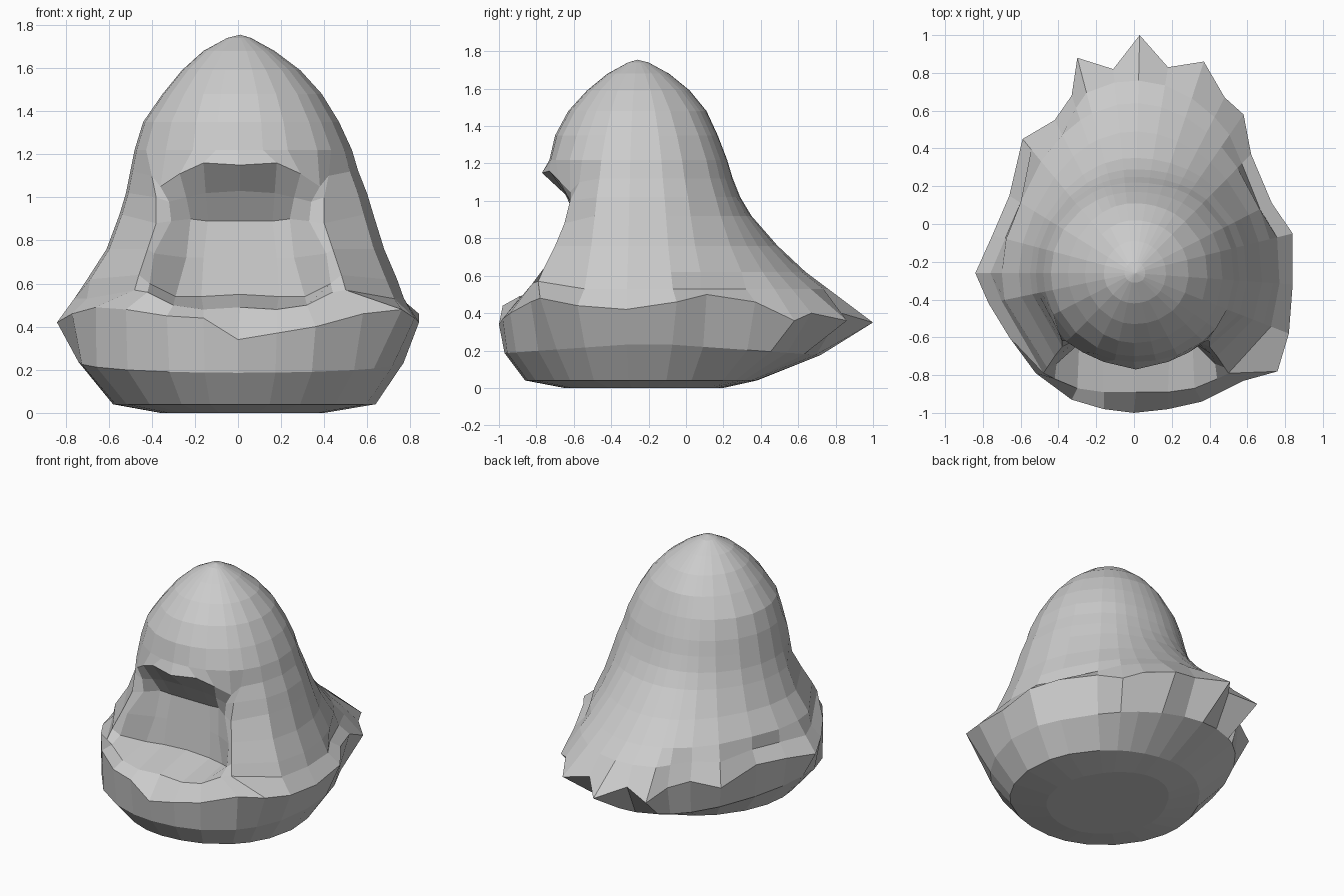
import bpy, bmesh, math

AXIS_Y = -0.26   # the body turns around this line

# Jagged skirt outline, counter-clockwise from the front (x, y, z)
SKIRT = [
    (0, -1, .34), (.18, -.98, .37), (.36, -.94, .40), (.58, -.83, .46),
    (.76, -.78, .48), (.82, -.58, .44), (.84, -.32, .42), (.84, -.05, .46),
    (.73, .11, .50), (.62, .37, .46), (.58, .58, .36), (.48, .67, .40),
    (.37, .86, .36), (.18, .83, .40), (.03, 1, .35), (-.11, .82, .40),
    (-.30, .88, .36), (-.33, .68, .40), (-.42, .55, .42), (-.59, .45, .38),
    (-.66, .15, .45), (-.75, -.06, .44), (-.84, -.26, .42), (-.77, -.42, .46),
    (-.66, -.60, .49), (-.52, -.79, .48), (-.33, -.93, .45), (-.16, -.98, .44)]
N = len(SKIRT)

# Rings: z, radius to left, right, front, back
BELOW = [(0, .36, .40, .39, .46), (.04, .58, .64, .60, .64), (.20, .74, .77, .71, .98)]
OPENING = [(.53, .76, .78, .68, 1.02), (.62, .70, .74, .60, .90), (.76, .61, .68, .50, .75),
           (.92, .55, .63, .42, .61), (1.02, .52, .60, .40, .55), (1.12, .50, .56, .42, .51)]
HOOD = [(1.22, .48, .53, .47, .48), (1.35, .44, .47, .44, .43), (1.48, .35, .39, .37, .37),
        (1.59, .26, .29, .27, .28), (1.68, .16, .17, .16, .17), (1.74, .05, .06, .05, .06)]

# Face opening, from the middle outwards to the cheek rim, one row per opening ring
FACE = [
    [(0, -.89, .49), (.17, -.89, .48), (.31, -.87, .50), (.43, -.82, .56), (.49, -.79, .57)],
    [(0, -.59, .55), (.18, -.59, .54), (.30, -.62, .54), (.42, -.74, .60), (.47, -.76, .64)],
    [(0, -.57, .72), (.17, -.57, .72), (.25, -.59, .72), (.40, -.69, .74), (.43, -.70, .76)],
    [(0, -.55, .89), (.15, -.55, .89), (.23, -.56, .90), (.32, -.62, .89), (.39, -.65, .88)],
    [(0, -.64, 1.03), (.16, -.63, 1.02), (.25, -.62, 1.0), (.33, -.62, .98), (.39, -.62, 1.0)],
    [(0, -.77, 1.15), (.17, -.73, 1.16), (.28, -.68, 1.11), (.37, -.62, 1.05), (.41, -.57, 1.1)]]


def ring_points(z, left, right, front, back, gap):
    pts = []
    for x, y, _ in SKIRT:
        limit = math.hypot(x, y - AXIS_Y)
        s, c = x / limit, (y - AXIS_Y) / limit
        side = right if s > 0 else left
        end = back if c > 0 else front
        r = min(side + (end - side) * c ** 4, limit - gap)
        pts.append((r * s, AXIS_Y + r * c, z))
    return pts


rings = [ring_points(*r, 0) for r in BELOW] + [SKIRT]
for r, row in zip(OPENING, FACE):
    pts = ring_points(*r, .07)
    for k in range(-4, 5):
        x, y, z = row[abs(k)]
        pts[k % N] = (math.copysign(x, k) + .01, y, z)
    rings.append(pts)
rings += [ring_points(*r, 0) for r in HOOD]

# Hem dips slightly lower at the back than at the sides
rings[2] = [(x, y, .24 - .07 * abs(y + .2)) for x, y, z in rings[2]]

# Hooded body with face opening, closed at base and tip
bm = bmesh.new()
loops = [[bm.verts.new(p) for p in pts] for pts in rings]
for a, b in zip(loops, loops[1:]):
    for i in range(N):
        j = (i + 1) % N
        bm.faces.new((a[i], a[j], b[j], b[i]))
bm.faces.new(loops[0][::-1])
tip = bm.verts.new((.01, AXIS_Y, 1.755))
for i in range(N):
    bm.faces.new((loops[-1][i], loops[-1][(i + 1) % N], tip))
bmesh.ops.recalc_face_normals(bm, faces=bm.faces)
mesh = bpy.data.meshes.new("hooded_body")
bm.to_mesh(mesh)
bm.free()
bpy.context.collection.objects.link(bpy.data.objects.new("hooded_body", mesh))
